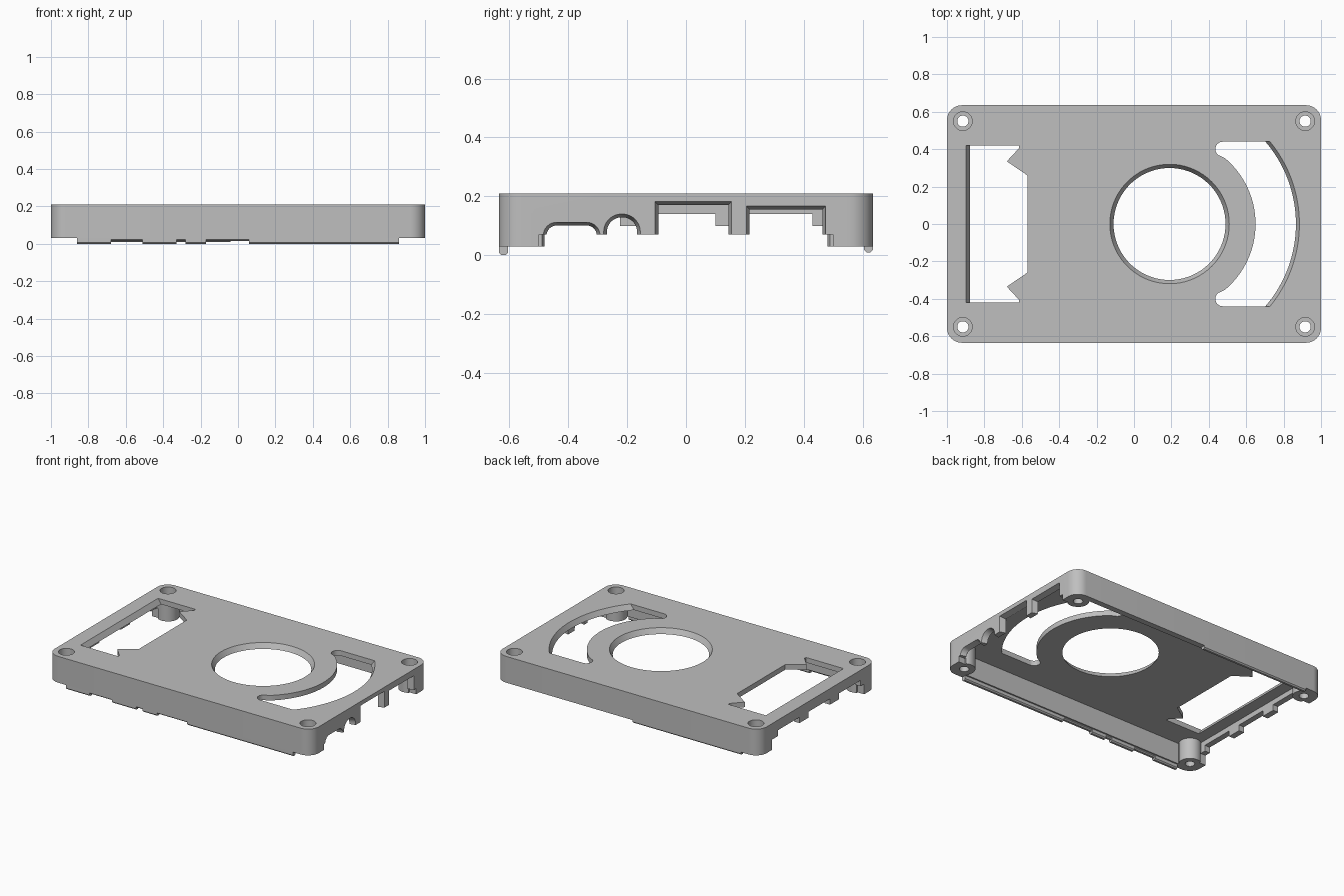
import bpy, bmesh
from math import sin, cos, asin, radians, degrees

if "Cube" in bpy.data.objects:
    bpy.data.objects.remove(bpy.data.objects["Cube"])

grey = bpy.data.materials.new("grey_plastic")
grey.use_nodes = True
COLOR = (0.52, 0.52, 0.52, 1)
grey.diffuse_color = COLOR
grey.node_tree.nodes["Principled BSDF"].inputs["Base Color"].default_value = COLOR


def loft(name, a, b):
    """Solid between two matching outlines of 3D points."""
    bm = bmesh.new()
    va = [bm.verts.new(p) for p in a]
    vb = [bm.verts.new(p) for p in b]
    bm.faces.new(va)
    bm.faces.new(vb)
    n = len(va)
    for i in range(n):
        j = (i + 1) % n
        bm.faces.new((va[i], va[j], vb[j], vb[i]))
    bmesh.ops.recalc_face_normals(bm, faces=bm.faces)
    me = bpy.data.meshes.new(name)
    bm.to_mesh(me)
    bm.free()
    ob = bpy.data.objects.new(name, me)
    bpy.context.collection.objects.link(ob)
    me.materials.append(grey)
    return ob


def upright(name, low, high, z0, z1):
    return loft(name, [(x, y, z0) for x, y in low], [(x, y, z1) for x, y in high])


def along_x(name, a, b, x0, x1):
    return loft(name, [(x0, y, z) for y, z in a], [(x1, y, z) for y, z in b])


def arc(cx, cy, r, a0, a1, n=12):
    steps = [radians(a0 + (a1 - a0) * i / n) for i in range(n + 1)]
    return [(cx + r * cos(t), cy + r * sin(t)) for t in steps]


def circle(cx, cy, r, n=32):
    return arc(cx, cy, r, 0, 360, n)[:-1]


def four_way(q):
    """Repeat a quadrant outline around both axes."""
    half = q + [(-x, y) for x, y in reversed(q)]
    return half + [(-x, -y) for x, y in half]


def box(y0, y1, z0, z1):
    return [(y0, z0), (y1, z0), (y1, z1), (y0, z1)]


def cut(cutter):
    mod = case.modifiers.new("cut", "BOOLEAN")
    mod.operation = "DIFFERENCE"
    mod.solver = "EXACT"
    mod.object = cutter
    bpy.context.view_layer.objects.active = case
    bpy.ops.object.modifier_apply(modifier=mod.name)
    bpy.data.objects.remove(cutter)


# Case body, hollowed from below around four rounded corner posts
TOP, PLATE, RIM = 0.21, 0.175, 0.03
outline = four_way(arc(0.92, 0.555, 0.08, 0, 90))
case = upright("case_cover", outline, outline, RIM, TOP)
cavity = four_way(arc(0.915, 0.55, 0.07, -50, -220, 20))
cut(upright("cavity", cavity, cavity, -0.1, PLATE))

# Screw holes with counterbores
for sx in (-1, 1):
    for sy in (-1, 1):
        x, y = sx * 0.915, sy * 0.55
        for r, z in ((0.03, -0.1), (0.05, 0.13)):
            ring = circle(x, y, r)
            cut(upright("screw_hole", ring, ring, z, 0.3))

# Round opening with a sloped edge
HUB = 0.19
LOW, HIGH = PLATE - 0.02, TOP + 0.001
cut(upright("round_opening", circle(HUB, 0, 0.288, 72), circle(HUB, 0, 0.32, 72), LOW, HIGH))


# Crescent opening
def crescent(r):
    a = degrees(asin(0.44 / r))
    return (arc(HUB, 0, r, -a, a, 32) + arc(0.475, 0.4, 0.04, 90, 230)
            + arc(HUB, 0, 0.46, 50, -50, 32) + arc(0.475, -0.4, 0.04, 130, 270))


cut(upright("crescent_opening", crescent(0.665), crescent(0.695), LOW, HIGH))


# Notched rectangular opening
def notched(left):
    half = [(-0.57, 0.26), (-0.68, 0.335), (-0.615, 0.405), (-0.615, 0.42), (left, 0.42)]
    return half + [(x, -y) for x, y in reversed(half)]


cut(upright("notched_opening", notched(-0.865), notched(-0.9), LOW, HIGH))


# Flared port openings in the left end wall
def port(y0, y1, top, r, n):
    if n == 0:
        return box(y0, y1, -0.05, top)
    return ([(y0, -0.05)] + arc(y0 + r, top - r, r, 180, 90, n)
            + arc(y1 - r, top - r, r, 90, 0, n) + [(y1, -0.05)])


floor = box(-0.5, 0.5, -0.05, 0.07)
cut(along_x("end_gap", floor, floor, 0.95, 1.1))
F = 0.014
for y0, y1, top, r, n in ((-0.485, -0.292, 0.112, 0.045, 8), (-0.28, -0.155, 0.14, 0.061, 12),
                          (-0.105, 0.155, 0.182, 0, 0), (0.205, 0.475, 0.167, 0, 0)):
    inner = port(y0 + F, y1 - F, top - F, r - F, n)
    cut(along_x("port", inner, port(y0, y1, top, r, n), 0.95, 1.001))

# Toothed lower edge of the right end wall
floor = box(-0.5, 0.5, -0.05, 0.1)
cut(along_x("end_gap", floor, floor, -1.1, -0.95))
for y0, y1 in ((-0.46, -0.225), (-0.13, 0.1), (0.2, 0.43)):
    slot = box(y0, y1, -0.05, 0.14)
    cut(along_x("slot", slot, slot, -1.1, -0.95))


# Locating lips under the long walls
def lip(name, side, x0, x1, top, bottom):
    c = min(0.008, (top - bottom) / 2)
    profile = [(0.635, top), (0.635, bottom + c), (0.627, bottom), (0.613, bottom),
               (0.605, bottom + c), (0.605, top)]
    profile = [(side * y, z) for y, z in profile]
    return along_x(name, profile, profile, x0, x1)


parts = [case, lip("front_lip", -1, -0.86, 0.86, RIM, 0.016),
         lip("back_lip", 1, -0.86, -0.04, RIM, 0.01)]
for x0, x1 in ((-0.86, -0.68), (-0.51, -0.33), (-0.28, -0.17), (0.06, 0.86)):
    parts.append(lip("front_tab", -1, x0, x1, 0.024, 0))

# Smooth the curved walls, keep the edges crisp
bpy.ops.object.select_all(action="DESELECT")
for ob in parts:
    ob.select_set(True)
bpy.context.view_layer.objects.active = case
bpy.ops.object.shade_smooth_by_angle(angle=radians(25))
